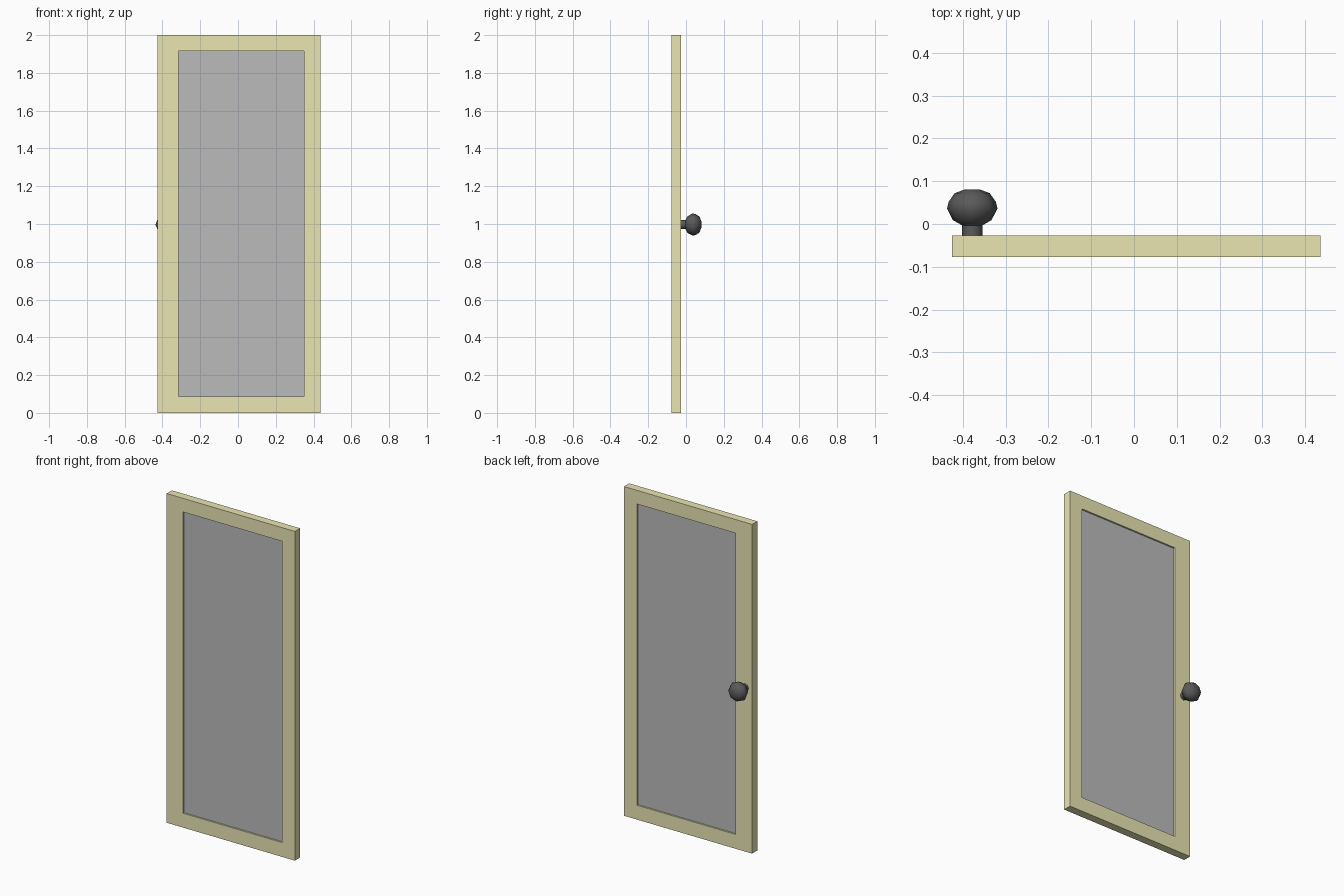
import bpy, bmesh, math

if "Cube" in bpy.data.objects:
    bpy.data.objects.remove(bpy.data.objects["Cube"])

X0, X1, Y0, Y1 = -0.425, 0.436, -0.077, -0.027      # door slab
PX0, PX1, PZ0, PZ1 = -0.315, 0.349, 0.087, 1.917    # panel opening
RECESS = 0.01


def finish(name, bm, color=None):
    bmesh.ops.recalc_face_normals(bm, faces=bm.faces)
    me = bpy.data.meshes.new(name)
    bm.to_mesh(me)
    bm.free()
    ob = bpy.data.objects.new(name, me)
    bpy.context.collection.objects.link(ob)
    if color:
        mat = bpy.data.materials.new(name + "_colour")
        mat.diffuse_color = (*color, 1)
        mat.use_nodes = True
        mat.node_tree.nodes["Principled BSDF"].inputs["Base Color"].default_value = mat.diffuse_color
        me.materials.append(mat)
    return ob


def rect(bm, x0, x1, z0, z1, y):
    return [bm.verts.new((x, y, z)) for x, z in
            ((x0, z0), (x1, z0), (x1, z1), (x0, z1))]


def bridge(bm, a, b):
    n = len(a)
    for i in range(n):
        j = (i + 1) % n
        bm.faces.new((a[i], a[j], b[j], b[i]))


# Door frame: one closed rectangular ring
bm = bmesh.new()
loops = [rect(bm, X0, X1, 0, 2, Y0), rect(bm, X0, X1, 0, 2, Y1),
         rect(bm, PX0, PX1, PZ0, PZ1, Y1), rect(bm, PX0, PX1, PZ0, PZ1, Y0)]
for k in range(4):
    bridge(bm, loops[k], loops[(k + 1) % 4])
finish("door_frame", bm, (0.82, 0.79, 0.45))

# Recessed panel filling the opening
bm = bmesh.new()
front = rect(bm, PX0, PX1, PZ0, PZ1, Y0 + RECESS)
back = rect(bm, PX0, PX1, PZ0, PZ1, Y1 - RECESS)
bridge(bm, front, back)
bm.faces.new(front)
bm.faces.new(back)
finish("door_panel", bm, (0.5, 0.5, 0.5))

# Low-poly round knob on the back, lathed about y: (radius, y)
profile = [(0.024, Y1), (0.024, -0.003), (0.045, 0.009), (0.059, 0.036),
           (0.055, 0.052), (0.041, 0.072), (0.017, 0.081)]
SIDES = 8
bm = bmesh.new()
rings = []
for r, y in profile:
    rings.append([bm.verts.new((-0.378 + r * math.cos(math.pi + math.tau * i / SIDES), y,
                                0.997 + r * math.sin(math.pi + math.tau * i / SIDES)))
                  for i in range(SIDES)])
for a, b in zip(rings, rings[1:]):
    bridge(bm, a, b)
bm.faces.new(rings[0])
bm.faces.new(rings[-1])
for f in bm.faces:
    f.smooth = True
knob = finish("door_knob", bm, (0.1, 0.1, 0.1))
bpy.context.view_layer.objects.active = knob
knob.select_set(True)
bpy.ops.object.shade_smooth_by_angle(angle=math.radians(50))
